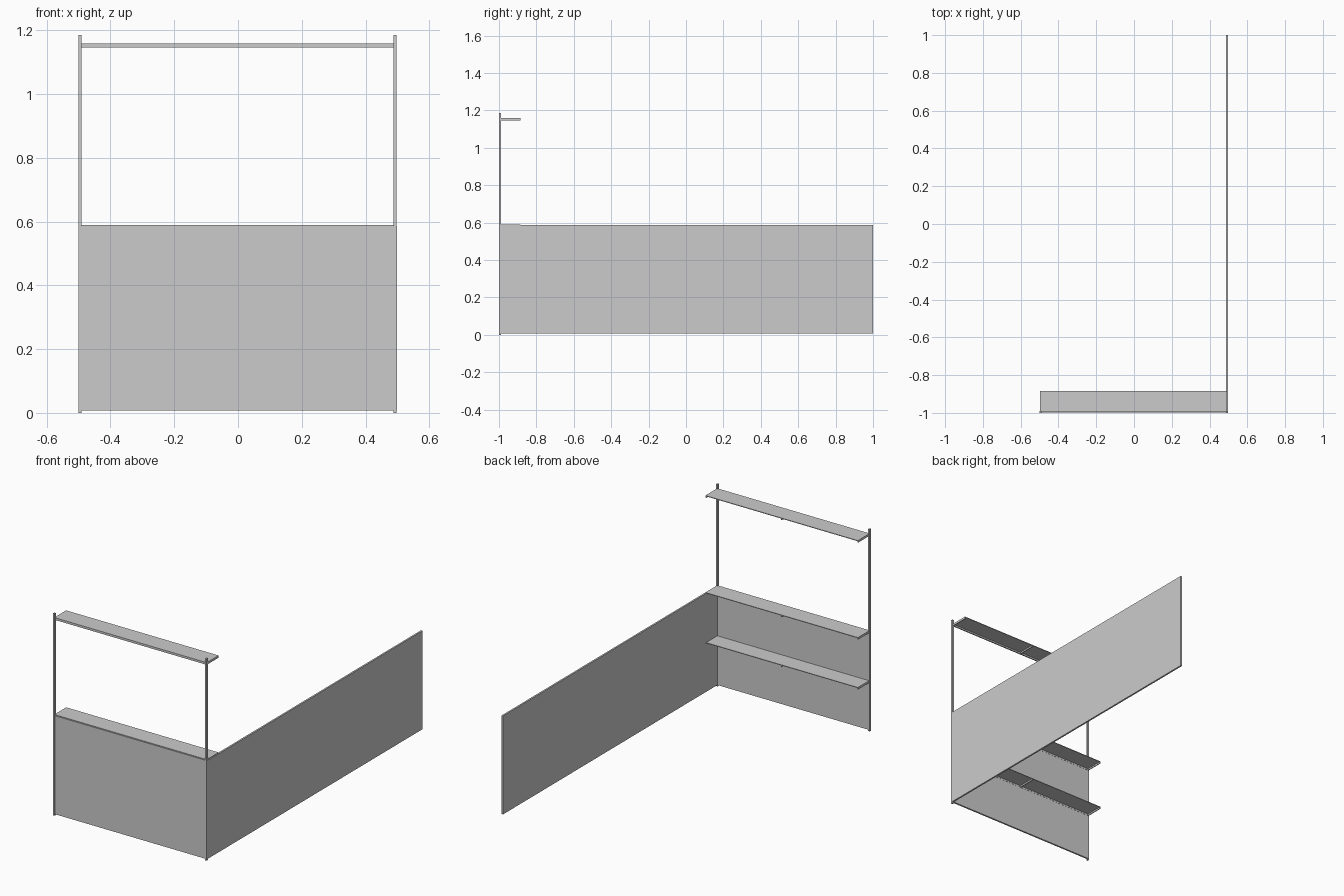
import bpy

if "Cube" in bpy.data.objects:
    bpy.data.objects.remove(bpy.data.objects["Cube"])


def box(name, x, y, z):
    """Axis-aligned box from (min, max) ranges."""
    bpy.ops.mesh.primitive_cube_add(
        size=1, location=[(a + b) / 2 for a, b in (x, y, z)])
    ob = bpy.context.object
    ob.name = name
    ob.scale = [b - a for a, b in (x, y, z)]
    bpy.ops.object.transform_apply(location=False, rotation=False, scale=True)
    return ob


# Corner panels
box("front_panel", (-0.494, 0.497), (-0.998, -0.988), (0.008, 0.586))
box("side_panel", (0.488, 0.498), (-0.998, 1.0), (0.008, 0.586))

# Upright posts
for side, x in (("left", -0.4955), ("right", 0.492)):
    box(side + "_post", (x - 0.005, x + 0.005), (-1.0, -0.989), (0, 1.185))

# Shelves: thin sheet, front rail and three brackets underneath
for level, top in (("lower", 0.297), ("middle", 0.590), ("top", 1.159)):
    box(level + "_shelf", (-0.497, 0.493), (-0.988, -0.884), (top - 0.004, top))
    box(level + "_rail", (-0.492, 0.488), (-0.994, -0.987), (top - 0.013, top))
    for i, x in enumerate((-0.4945, 0.0, 0.4905)):
        box(f"{level}_bracket_{i + 1}", (x - 0.0025, x + 0.0025),
            (-0.99, -0.886), (top - 0.013, top - 0.004))
